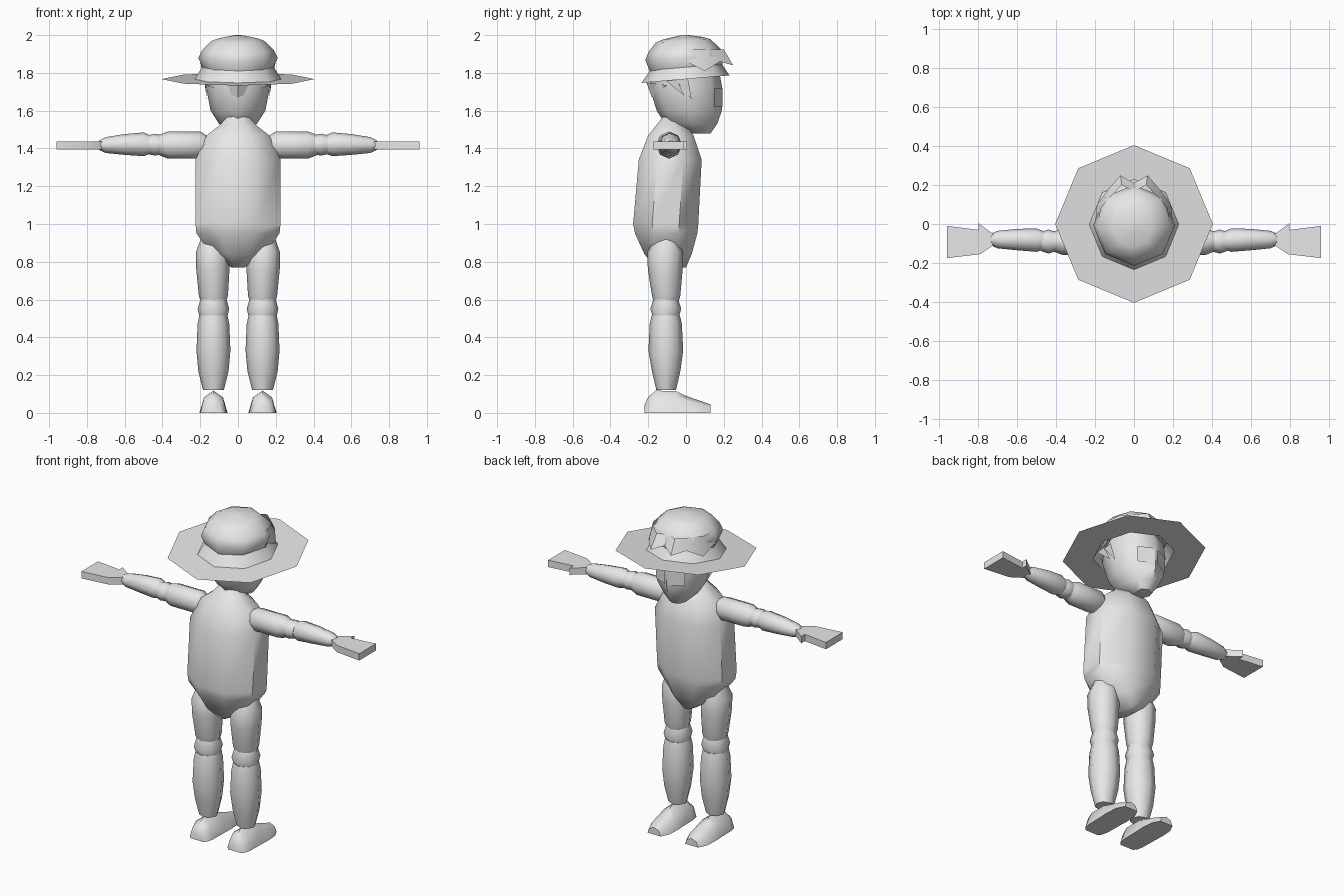
import bpy, bmesh, math

old = bpy.data.objects.get("Cube")
if old:
    bpy.data.objects.remove(old, do_unlink=True)

grey = bpy.data.materials.new("plain_grey")
grey.use_nodes = True
grey.diffuse_color = (0.8, 0.8, 0.8, 1)
grey.node_tree.nodes["Principled BSDF"].inputs["Base Color"].default_value = (0.8, 0.8, 0.8, 1)


def finish(name, bm, side=1, angle=50):
    """Turn a bmesh into a smooth object, flipped to the other side if needed."""
    for v in bm.verts:
        v.co.x *= side
    bmesh.ops.recalc_face_normals(bm, faces=bm.faces)
    me = bpy.data.meshes.new(name)
    bm.to_mesh(me)
    bm.free()
    me.materials.append(grey)
    me.polygons.foreach_set("use_smooth", [True] * len(me.polygons))
    me.set_sharp_from_angle(angle=math.radians(angle))
    ob = bpy.data.objects.new(name, me)
    bpy.context.scene.collection.objects.link(ob)
    return ob


def loft(name, axis, rings, side=1, n=8, flat=False, tilt=0, caps=True, angle=50):
    """Skin rings of (position, u low, u high, v low, v high) along an axis."""
    bm = bmesh.new()
    phase, grow = (math.pi / n, 1 / math.cos(math.pi / n)) if flat else (0, 1)
    loops = []
    for p, u0, u1, v0, v1 in rings:
        loop = []
        for i in range(n):
            a = phase + math.tau * i / n
            u = (u0 + u1) / 2 + (u1 - u0) / 2 * math.cos(a) * grow
            v = (v0 + v1) / 2 + (v1 - v0) / 2 * math.sin(a) * grow
            co = {"x": (p, u, v), "y": (u, p, v), "z": (u, v, p + tilt * v)}[axis]
            loop.append(bm.verts.new(co))
        loops.append(loop)
    for a, b in zip(loops, loops[1:]):
        for i in range(n):
            j = (i + 1) % n
            bm.faces.new((a[i], a[j], b[j], b[i]))
    if caps:
        bm.faces.new(loops[0])
        bm.faces.new(loops[-1])
    return finish(name, bm, side, angle)


def sheet(name, faces, side=1):
    """Thin open faces from lists of corners."""
    bm = bmesh.new()
    for f in faces:
        bm.faces.new([bm.verts.new(c) for c in f])
    bmesh.ops.remove_doubles(bm, verts=bm.verts, dist=0.0005)
    return finish(name, bm, side)


def tall(rows):
    """Rows of (height, half width, back, front) centred on x."""
    return [(z, -w, w, b, f) for z, w, b, f in rows]


# torso with short neck
loft("torso", "z", tall([
    (0.77, 0.035, -0.16, 0.0), (0.84, 0.14, -0.22, 0.03), (0.95, 0.22, -0.27, 0.06),
    (1.0, 0.225, -0.28, 0.065), (1.34, 0.225, -0.25, 0.083), (1.47, 0.165, -0.2, 0.04),
    (1.52, 0.1, -0.16, 0.0), (1.57, 0.055, -0.12, -0.05)]), flat=True)

# head
loft("head", "z", tall([
    (1.48, 0.05, 0.02, 0.13), (1.53, 0.1, -0.11, 0.165), (1.6, 0.145, -0.155, 0.19),
    (1.73, 0.17, -0.195, 0.19), (1.84, 0.16, -0.17, 0.17)]))

# hat crown and wide brim
loft("hat_crown", "z", tall([
    (1.815, 0.18, -0.19, 0.19), (1.88, 0.21, -0.215, 0.2), (1.92, 0.19, -0.2, 0.18),
    (1.97, 0.14, -0.16, 0.13), (1.985, 0.1, -0.12, 0.09), (2.0, 0.02, -0.03, 0.01)]), tilt=0.06)
loft("hat_brim", "z", tall([
    (1.767, 0.405, -0.405, 0.405), (1.767, 0.23, -0.235, 0.23), (1.83, 0.19, -0.19, 0.19)]),
    tilt=0.085, caps=False)

# hair: zigzag fringe over the brim, sideburns, nape
low = [(0, 0.21, 1.87), (0.07, 0.25, 1.84), (0.13, 0.18, 1.86), (0.19, 0.1, 1.81), (0.2, 0, 1.86)]
high = [(x * 0.9, y * 0.8, 1.925) for x, y, z in low]
for side, word in ((1, "left"), (-1, "right")):
    sheet(word + "_fringe", [(low[i], low[i + 1], high[i + 1], high[i]) for i in range(4)], side)
    sheet(word + "_sideburn", [
        ((0.17, -0.06, 1.77), (0.18, 0.01, 1.77), (0.165, 0.03, 1.66)),
        ((0.17, -0.12, 1.77), (0.18, -0.05, 1.77), (0.168, -0.01, 1.68))], side)
    sheet(word + "_nape_hair", [((0, -0.21, 1.75), (0.17, -0.1, 1.735), (0, -0.18, 1.67))], side)
    # thin eye plate on the slanted face
    sheet(word + "_eye", [((0.01, 0.193, 1.62), (0.1, 0.152, 1.62), (0.1, 0.152, 1.72), (0.01, 0.193, 1.72))], side)


def limb(name, axis, rows, side):
    """Rows of (position, u centre, v centre, u radius, v radius)."""
    loft(name, axis, [(p, u - a, u + a, v - b, v + b) for p, u, v, a, b in rows], side)


for side, word in ((1, "left"), (-1, "right")):
    # arm
    limb(word + "_upper_arm", "x", [
        (0.165, -0.09, 1.418, 0.045, 0.05), (0.2, -0.09, 1.418, 0.068, 0.072),
        (0.37, -0.09, 1.418, 0.068, 0.072), (0.415, -0.09, 1.418, 0.05, 0.055)], side)
    limb(word + "_elbow", "x", [
        (0.4, -0.09, 1.42, 0.05, 0.05), (0.44, -0.09, 1.42, 0.062, 0.058),
        (0.475, -0.09, 1.42, 0.05, 0.05)], side)
    limb(word + "_forearm", "x", [
        (0.455, -0.085, 1.42, 0.045, 0.045), (0.5, -0.083, 1.422, 0.06, 0.063),
        (0.6, -0.08, 1.421, 0.055, 0.055), (0.7, -0.08, 1.418, 0.045, 0.042),
        (0.735, -0.08, 1.417, 0.03, 0.025)], side)
    # flat hand with thumb
    outline = [(0.71, -0.06), (0.74, -0.04), (0.8, 0.005), (0.8, -0.03), (0.96, -0.01),
               (0.96, -0.175), (0.79, -0.155), (0.71, -0.1)]
    bm = bmesh.new()
    palm = bm.faces.new([bm.verts.new((x, y, 1.395)) for x, y in outline])
    top = bmesh.ops.extrude_face_region(bm, geom=[palm])["geom"]
    for v in top:
        if isinstance(v, bmesh.types.BMVert):
            v.co.z += 0.043
    finish(word + "_hand", bm, side, 30)

    # leg
    limb(word + "_thigh", "z", [
        (0.94, 0.14, -0.105, 0.05, 0.05), (0.85, 0.135, -0.11, 0.088, 0.095),
        (0.76, 0.133, -0.11, 0.088, 0.092), (0.62, 0.13, -0.105, 0.077, 0.075),
        (0.585, 0.13, -0.105, 0.065, 0.065)], side)
    limb(word + "_knee", "z", [
        (0.605, 0.13, -0.107, 0.068, 0.065), (0.55, 0.13, -0.107, 0.084, 0.082),
        (0.495, 0.13, -0.107, 0.07, 0.065)], side)
    limb(word + "_shin", "z", [
        (0.515, 0.13, -0.107, 0.075, 0.075), (0.47, 0.13, -0.107, 0.084, 0.085),
        (0.33, 0.13, -0.107, 0.09, 0.092), (0.22, 0.13, -0.105, 0.08, 0.075),
        (0.12, 0.13, -0.105, 0.055, 0.052)], side)
    # shoe with a flat sole
    loft(word + "_foot", "y", [
        (y, 0.13 - w, 0.13 + w, -h, h) for y, w, h in (
            (-0.22, 0.045, 0.04), (-0.2, 0.062, 0.085), (-0.16, 0.07, 0.118),
            (-0.05, 0.072, 0.115), (0.0, 0.075, 0.09), (0.08, 0.07, 0.062),
            (0.13, 0.045, 0.045))], side)
    foot = bpy.data.objects[word + "_foot"]
    bm = bmesh.new()
    bm.from_mesh(foot.data)
    cut = bmesh.ops.bisect_plane(bm, geom=bm.verts[:] + bm.edges[:] + bm.faces[:],
                                 plane_co=(0, 0, 0), plane_no=(0, 0, 1), clear_inner=True)
    bmesh.ops.holes_fill(bm, edges=[e for e in bm.edges if e.is_boundary])
    bmesh.ops.recalc_face_normals(bm, faces=bm.faces)
    bm.to_mesh(foot.data)
    bm.free()
    foot.data.set_sharp_from_angle(angle=math.radians(50))
